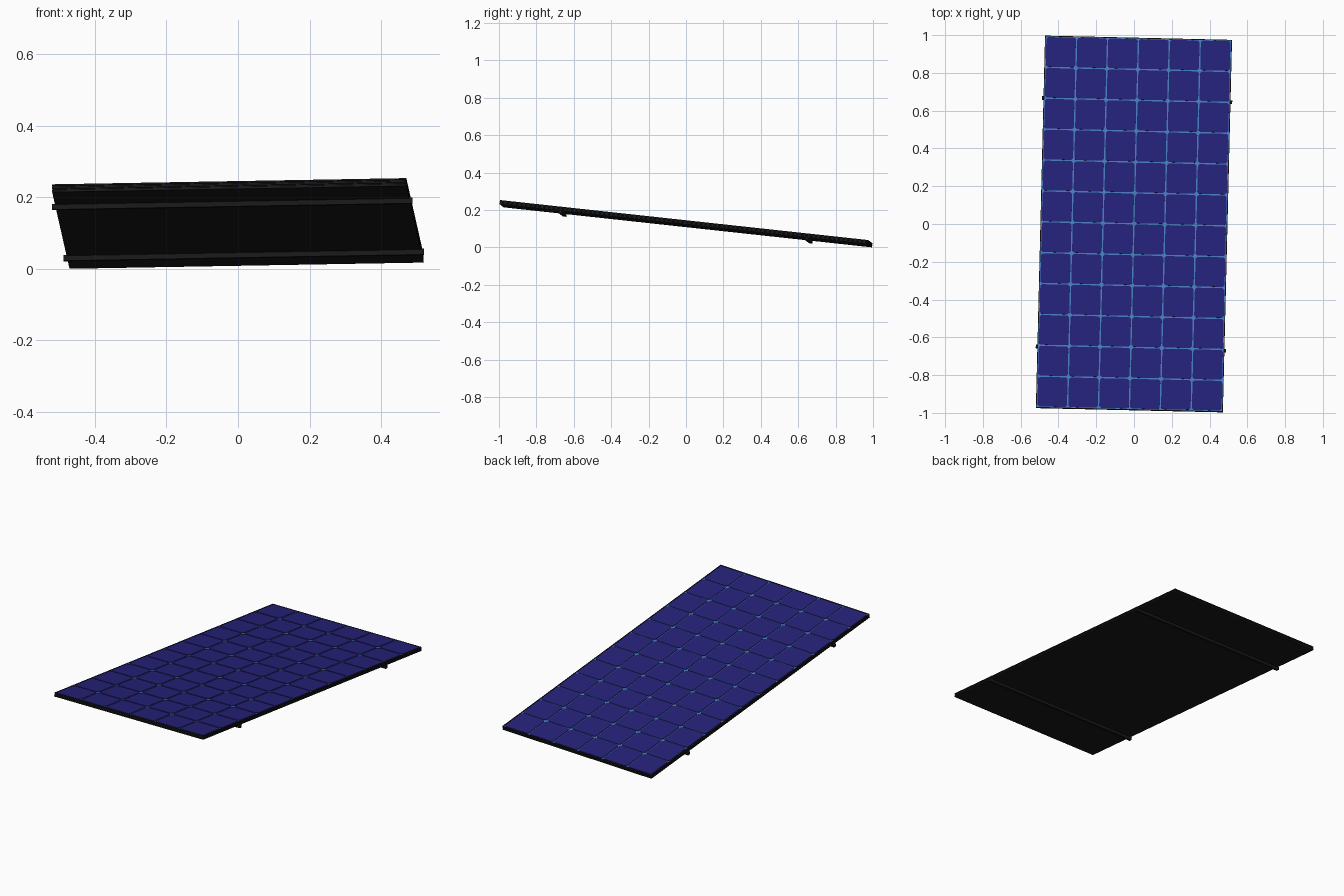
import bpy, bmesh, math
from mathutils import Matrix, Vector

if "Cube" in bpy.data.objects:
    bpy.data.objects.remove(bpy.data.objects["Cube"])

W, L, T = 0.99, 1.982, 0.022       # panel width, length, thickness
COLS, ROWS = 6, 12
GAP, CHAMFER, RIM = 0.007, 0.009, 0.004

def material(name, rgb):
    m = bpy.data.materials.new(name)
    m.diffuse_color = (*rgb, 1)
    m.use_nodes = True
    m.node_tree.nodes["Principled BSDF"].inputs["Base Color"].default_value = m.diffuse_color
    return m

black = material("black_frame", (0.01, 0.01, 0.01))
blue = material("cell_blue", (0.019, 0.016, 0.195))
line = material("grid_blue", (0.06, 0.21, 0.52))
parts = []

def finish(name, bm, mat):
    bmesh.ops.recalc_face_normals(bm, faces=bm.faces)
    me = bpy.data.meshes.new(name)
    bm.to_mesh(me)
    bm.free()
    me.materials.append(mat)
    ob = bpy.data.objects.new(name, me)
    bpy.context.collection.objects.link(ob)
    parts.append(ob)

def box(name, size, centre, mat):
    bm = bmesh.new()
    bmesh.ops.create_cube(bm, size=1, matrix=Matrix.Translation(centre) @ Matrix.Diagonal((*size, 1)))
    finish(name, bm, mat)

# frame: grooved profile (inset, height) swept round the rectangle
profile = [(RIM, 0), (0, 0), (0, 0.006), (0.002, 0.007), (0.002, 0.009), (0, 0.010),
           (0, 0.014), (0.002, 0.015), (0.002, 0.017), (0, 0.018), (0, T), (RIM, T)]
bm = bmesh.new()
rings = [[bm.verts.new((sx * (W / 2 - d), sy * (L / 2 - d), z))
          for sx, sy in ((-1, -1), (1, -1), (1, 1), (-1, 1))] for d, z in profile]
for a, b in zip(rings, rings[1:] + rings[:1]):
    for i in range(4):
        j = (i + 1) % 4
        bm.faces.new((a[i], a[j], b[j], b[i]))
finish("frame", bm, black)

# backing and light blue sheet seen between the cells
inner = (W - 2 * RIM, L - 2 * RIM)
box("back_sheet", (*inner, 0.016), (0, 0, 0.008), black)
box("grid_sheet", (*inner, 0.003), (0, 0, 0.0175), line)

# cells with clipped corners
bm = bmesh.new()
px, py = inner[0] / COLS, inner[1] / ROWS
hx, hy = (px - GAP) / 2, (py - GAP) / 2
outline = [(hx, hy - CHAMFER), (hx - CHAMFER, hy), (-hx + CHAMFER, hy), (-hx, hy - CHAMFER),
           (-hx, -hy + CHAMFER), (-hx + CHAMFER, -hy), (hx - CHAMFER, -hy), (hx, -hy + CHAMFER)]
for c in range(COLS):
    for r in range(ROWS):
        cx, cy = (c - (COLS - 1) / 2) * px, (r - (ROWS - 1) / 2) * py
        lo, hi = [[bm.verts.new((cx + x, cy + y, z)) for x, y in outline] for z in (0.0185, T)]
        bm.faces.new(hi)
        bm.faces.new(lo[::-1])
        for i in range(8):
            j = (i + 1) % 8
            bm.faces.new((lo[i], lo[j], hi[j], hi[i]))
finish("solar_cells", bm, blue)

# mounting rails under the panel
for name, s in (("front_rail", -1), ("rear_rail", 1)):
    box(name, (W + 0.018, 0.018, 0.016), (0, s * 0.662, -0.006), black)

# tilt the whole panel, then centre it on the ground
rot = (Matrix.Rotation(math.radians(-1.3), 4, 'Z') @ Matrix.Rotation(math.radians(-1.0), 4, 'Y')
       @ Matrix.Rotation(math.radians(-6.2), 4, 'X'))
for ob in parts:
    ob.data.transform(rot)
pts = [v.co for ob in parts for v in ob.data.vertices]
lo = Vector([min(p[i] for p in pts) for i in range(3)])
hi = Vector([max(p[i] for p in pts) for i in range(3)])
shift = Vector((-(lo.x + hi.x) / 2, -(lo.y + hi.y) / 2, -lo.z))
for ob in parts:
    ob.data.transform(Matrix.Translation(shift))
